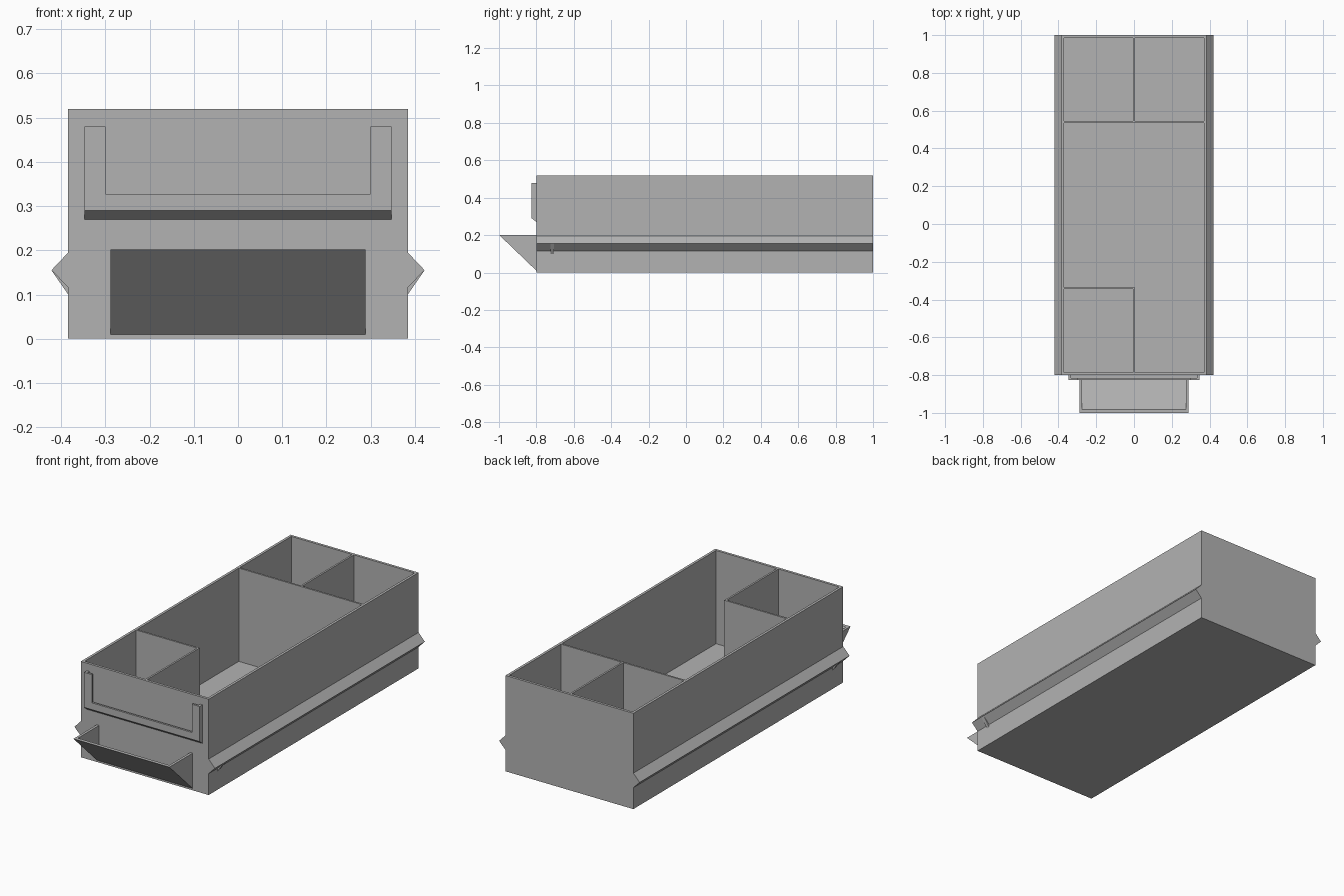
import bpy
import bmesh
from mathutils import Vector

cube = bpy.data.objects.get("Cube")
if cube:
    bpy.data.objects.remove(cube, do_unlink=True)

# Single plastic colour
grey = bpy.data.materials.new("grey plastic")
grey.use_nodes = True
colour = (0.45, 0.45, 0.45, 1)
grey.diffuse_color = colour
grey.node_tree.nodes["Principled BSDF"].inputs["Base Color"].default_value = colour


def finish(name, bm):
    bmesh.ops.recalc_face_normals(bm, faces=bm.faces)
    mesh = bpy.data.meshes.new(name)
    bm.to_mesh(mesh)
    bm.free()
    mesh.materials.append(grey)
    obj = bpy.data.objects.new(name, mesh)
    bpy.context.collection.objects.link(obj)
    return obj


def prism(name, points, direction):
    """Extrude a flat outline along a direction."""
    bm = bmesh.new()
    face = bm.faces.new([bm.verts.new(p) for p in points])
    out = bmesh.ops.extrude_face_region(bm, geom=[face])
    verts = [v for v in out["geom"] if isinstance(v, bmesh.types.BMVert)]
    bmesh.ops.translate(bm, verts=verts, vec=Vector(direction))
    return finish(name, bm)


def box(name, x0, x1, y0, y1, z0, z1):
    outline = [(x0, y0, z0), (x1, y0, z0), (x1, y1, z0), (x0, y1, z0)]
    return prism(name, outline, (0, 0, z1 - z0))


W, FRONT, BACK, H = 0.384, -0.80, 1.0, 0.52
WALL = 0.014

# Open tray: solid block with its top inset and pushed down
tray = box("tray", -W, W, FRONT, BACK, 0, H)
bm = bmesh.new()
bm.from_mesh(tray.data)
top = max(bm.faces, key=lambda f: f.calc_center_median().z)
bmesh.ops.inset_region(bm, faces=[top], thickness=WALL, use_even_offset=True)
out = bmesh.ops.extrude_face_region(bm, geom=[top])
bmesh.ops.translate(bm, vec=(0, 0, WALL - H),
                    verts=[v for v in out["geom"] if isinstance(v, bmesh.types.BMVert)])
if top.is_valid:
    bmesh.ops.delete(bm, geom=[top], context="FACES")
bmesh.ops.recalc_face_normals(bm, faces=bm.faces)
bm.to_mesh(tray.data)
bm.free()

# Compartment dividers
T = 0.005
IN = W - WALL
box("rear_cross_divider", -IN, IN, 0.54 - T, 0.54 + T, WALL, H)
box("rear_long_divider", -T, T, 0.54 + T, BACK - WALL, WALL, H)
box("front_cross_divider", -IN, T, -0.34 - T, -0.34 + T, WALL, H)
box("front_long_divider", -T, T, FRONT + WALL, -0.34 - T, WALL, H)

# Side rails with a small stop bump underneath
for side, s in (("left", 1), ("right", -1)):
    def rail_outline(y, low):
        return [(s * W, y, low), (s * 0.422, y, 0.155), (s * W, y, 0.195)]
    prism(side + "_rail", rail_outline(FRONT, 0.116), (0, BACK - FRONT, 0))
    prism(side + "_rail_stop", rail_outline(-0.725, 0.10), (0, 0.018, 0))

# Label holder: U-shaped front plate standing off the wall
LX, AX = 0.347, 0.30
outline = [(-LX, 0.29), (LX, 0.29), (LX, 0.48), (AX, 0.48),
           (AX, 0.327), (-AX, 0.327), (-AX, 0.48), (-LX, 0.48)]
prism("label_frame", [(x, -0.825, z) for x, z in outline], (0, 0.011, 0))
sill = [(-0.825, 0.29), (FRONT, 0.27), (FRONT, 0.30), (-0.825, 0.30)]
prism("label_sill", [(-LX, y, z) for y, z in sill], (2 * LX, 0, 0))
for side, s in (("left", 1), ("right", -1)):
    a, b = sorted((s * LX, s * (LX - 0.014)))
    box(side + "_label_spacer", a, b, -0.814, FRONT, 0.29, 0.48)

# Scoop handle: sloped plate closed by triangular cheeks
HX = 0.288
plate = [(-1.0, 0.202), (-0.981, 0.202), (FRONT, 0.028), (FRONT, 0.01)]
prism("handle_plate", [(-HX, y, z) for y, z in plate], (2 * HX, 0, 0))
cheek = [(-1.0, 0.202), (FRONT, 0.202), (FRONT, 0.01)]
for side, s in (("left", 1), ("right", -1)):
    prism(side + "_handle_cheek", [(s * HX, y, z) for y, z in cheek], (-s * 0.014, 0, 0))
